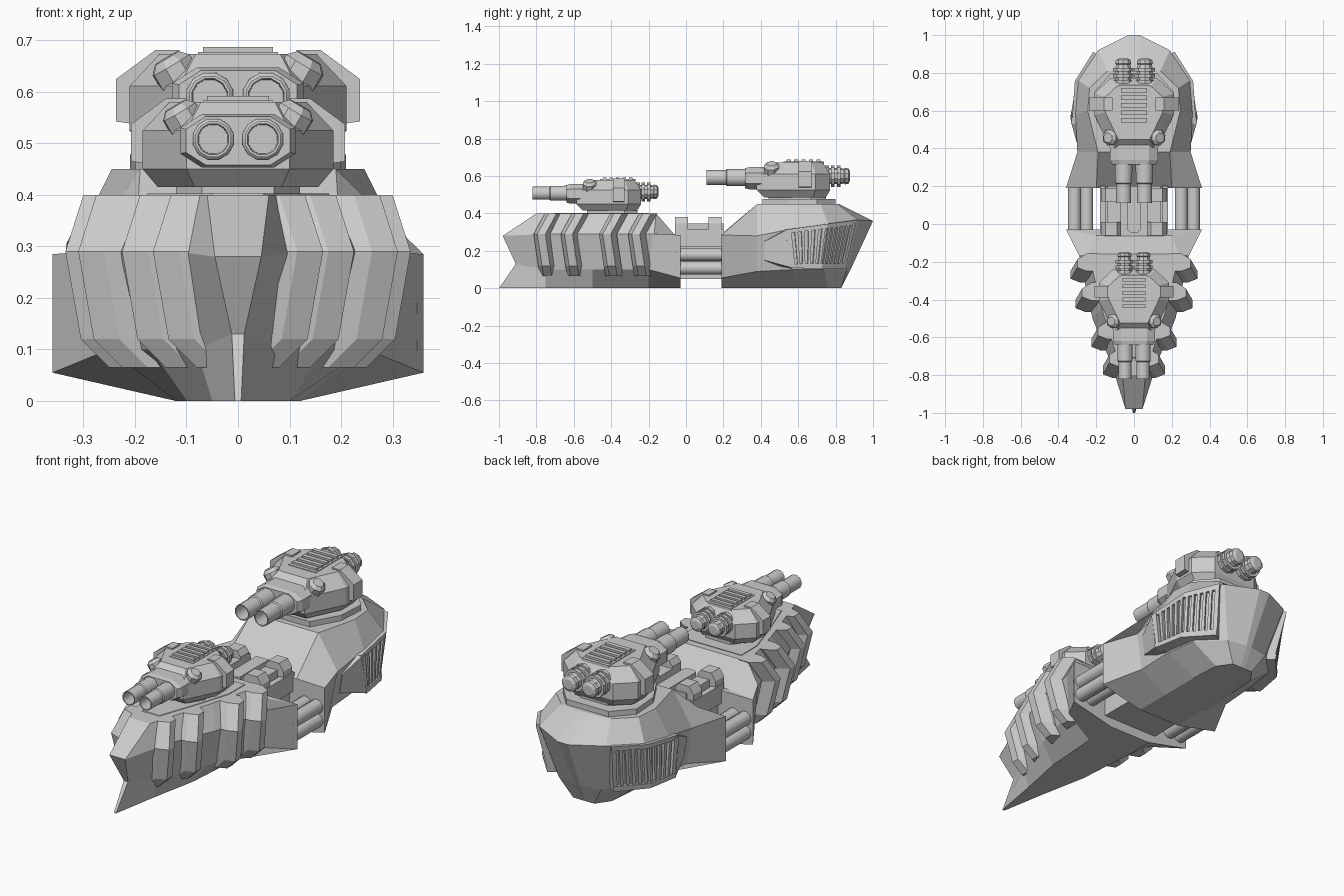
import bpy, bmesh, math
from mathutils import Vector, Matrix

if "Cube" in bpy.data.objects:
    bpy.data.objects.remove(bpy.data.objects["Cube"])


def make(name, bm, mirror=False, xf=None, smooth=False):
    if xf:
        bm.transform(xf)
    bmesh.ops.recalc_face_normals(bm, faces=bm.faces)
    me = bpy.data.meshes.new(name)
    bm.to_mesh(me)
    bm.free()
    ob = bpy.data.objects.new(name, me)
    bpy.context.collection.objects.link(ob)
    if smooth:
        me.polygons.foreach_set("use_smooth", [True] * len(me.polygons))
        me.set_sharp_from_angle(angle=math.radians(35))
    if mirror:
        ob.modifiers.new("Mirror", 'MIRROR')
    return ob


def loft(name, rings, mirror=False, xf=None, strip_caps=False, smooth=False):
    """Skin a list of closed rings and cap both ends."""
    bm = bmesh.new()
    vs = [[bm.verts.new(p) for p in r] for r in rings]
    n = len(vs[0])
    for a, b in zip(vs, vs[1:]):
        for i in range(n):
            j = (i + 1) % n
            bm.faces.new((a[i], a[j], b[j], b[i]))
    for r in (vs[0], vs[-1]):
        if strip_caps:
            for i in range(n // 2 - 1):
                bm.faces.new((r[i], r[i + 1], r[n - 2 - i], r[n - 1 - i]))
        else:
            bm.faces.new(r)
    return make(name, bm, mirror, xf, smooth)


def sym(half):
    return list(half) + [(-p[0],) + tuple(p[1:]) for p in reversed(half)]


def hull(name, sections):
    return loft(name, [sym(s) for s in sections], strip_caps=True)


def box(name, x, y, z, mirror=False, xf=None):
    ring = lambda h: [(x[0], y[0], h), (x[1], y[0], h), (x[1], y[1], h), (x[0], y[1], h)]
    return loft(name, [ring(z[0]), ring(z[1])], mirror, xf)


def plates(name, half, levels, xf=None):
    """Stack of scaled symmetric plan outlines: levels = (z, scale)."""
    return loft(name, [sym([(x * s, y * s, z) for x, y in half]) for z, s in levels], xf=xf)


def lathe(name, prof, c, axis=(0, 1, 0), sides=12, xf=None, smooth=False):
    """Mirrored rings of (distance along axis, radius) around a line from c."""
    q = Vector(axis).to_track_quat('Z', 'Y')
    rings = []
    for d, r in prof:
        rings.append([Vector(c) + q @ Vector((r * math.cos(2 * math.pi * (k + .5) / sides),
                                              r * math.sin(2 * math.pi * (k + .5) / sides), d))
                      for k in range(sides)])
    return loft(name, rings, True, xf, smooth=smooth)


# Bow hull: keel, lower chine, upper chine, deck edge per station
hull("bow_hull", [
    [(.006, -1, 0), (.012, -.91, .13), (.045, -.98, .28), (.06, -.8, .4)],
    [(.05, -.75, 0), (.08, -.75, .1), (.12, -.74, .29), (.09, -.7, .4)],
    [(.10, -.5, 0), (.17, -.5, .1), (.22, -.5, .29), (.17, -.45, .4)],
    [(.12, -.2, 0), (.25, -.2, .1), (.29, -.17, .29), (.24, -.16, .4)],
    [(.12, -.03, 0), (.36, -.03, .055), (.36, -.03, .285), (.2, -.06, .285)]])
plates("bow_deck_plate", [(.05, -.72), (.12, -.52), (.18, -.33), (.18, -.2)],
       [(.39, 1), (.403, .98)])

# Kinked armour ribs along the bow
for k, (y, x) in enumerate([(-.765, .165), (-.62, .225), (-.415, .31), (-.26, .335)]):
    rings = []
    for z, dx, dy in [(.065, -.085, .03), (.12, -.03, .02), (.29, 0, -.005), (.4, -.035, .055)]:
        xo, yc = x + dx, y + dy
        xi, xm = max(xo - .11, .005), max(xo - .05, .01)
        rings.append([(xi, yc - .045, z), (xm, yc - .045, z), (xo, yc - .025, z),
                      (xo, yc + .018, z), (xm, yc + .05, z), (xi, yc + .05, z)])
    loft(f"armour_rib_{k}", rings, True)

# Stern hull
hull("stern_hull", [
    [(.12, .19, 0), (.36, .19, .055), (.36, .19, .285), (.2, .19, .29)],
    [(.12, .38, 0), (.27, .38, .09), (.30, .38, .28), (.19, .38, .45)],
    [(.12, .6, 0), (.265, .58, .1), (.31, .58, .32), (.245, .6, .45)],
    [(.11, .76, 0), (.24, .74, .1), (.295, .76, .345), (.235, .72, .45)],
    [(.06, .83, 0), (.12, .86, .1), (.19, .92, .365), (.14, .81, .45)],
    [(.012, .83, 0), (.015, .88, .1), (.03, 1, .36), (.03, .82, .45)]])
plates("stern_turret_step", [(.12, .41), (.2, .55), (.21, .7), (.12, .8)],
       [(.44, 1), (.478, 1)])

# Side vents: panel bent around the stern, with frame bars and slats
TOP = [Vector(p) for p in [(.312, .53, .305), (.297, .75, .335), (.2, .9, .355)]]
BOT = [Vector(p) for p in [(.312, .56, .115), (.285, .72, .115), (.17, .845, .115)]]


def vent(t, v, out=0.0):
    i, f = (0, t * 2) if t < .5 else (1, t * 2 - 1)
    p = BOT[i].lerp(BOT[i + 1], f).lerp(TOP[i].lerp(TOP[i + 1], f), v)
    return p + Vector((.97 - .2 * t, .05 + .5 * t, 0)) * out


def vent_part(name, ts, v0, v1, out, deep=-.05):
    loft(name, [[vent(t, v0, deep), vent(t, v0, out), vent(t, v1, out), vent(t, v1, deep)]
                for t in ts], True)


vent_part("vent_backing", (0, .5, 1), 0, 1, .002)
vent_part("vent_frame_bottom", (0, .5, 1), -.04, .08, .026, -.1)
vent_part("vent_frame_top", (0, .5, 1), .93, 1.04, .018)
vent_part("vent_frame_front", (0, .07), 0, 1, .022)
vent_part("vent_frame_back", (.94, 1), 0, 1, .02)
for k in range(10):
    t = .11 + k * .083
    vent_part(f"vent_slat_{k}", (t, t + .04), .06, .94, .02)
# Sloped cheek leading into the vents
loft("vent_cheek", [[(.2, .42, .13), (.285, .42, .15), (.30, .42, .25), (.2, .42, .28)],
                    [(.2, .57, .1), (.337, .565, .11), (.332, .535, .31), (.2, .53, .34)]], True)

# Middle connector: spine, rails, end blocks and side pipes
box("connector_core", (-.16, .16), (-.08, .22), (.05, .29))
plates("connector_spine", [(.02, -.045), (.035, -.03), (.035, .2)], [(.28, 1), (.34, 1)])
box("connector_rail", (.07, .14), (-.04, .2), (.28, .345), True)
box("connector_side_rail", (.15, .18), (-.05, .2), (.22, .315), True)
for k, y in enumerate([-.06, .12]):
    loft(f"connector_clamp_{k}", [[(.07, yy, .28), (.175, yy, .28), (.175, yy, .345),
                                  (.15, yy, .382), (.09, yy, .382), (.07, yy, .355)]
                                 for yy in (y, y + .07)], True)
for x in (.25, .315):
    for z in (.108, .18):
        lathe("side_pipe", [(0, .035), (.26, .035)], (x, -.05, z), smooth=True)


# Twin-gun turret, built once in local space and placed twice
def turret(label, y0, z0, s):
    xf = Matrix.Translation((0, y0, z0)) @ Matrix.Scale(s, 4)
    n = label + "_turret_"
    plan = [(.1, -.215), (.185, -.04), (.185, .06), (.11, .13)]
    plates(n + "pedestal", [(.07, -.16), (.12, -.08), (.12, .04), (.07, .11)],
           [(-.02, 1), (.03, 1)], xf)
    plates(n + "body", plan, [(.025, .84), (.06, 1), (.135, 1), (.19, .72)], xf)
    # Gun mantlet and hollow barrels
    octa = lambda y, k: sym([(.07 * k, y, .115 - .052 * k), (.112 * k, y, .115 - .025 * k),
                             (.112 * k, y, .115 + .025 * k), (.07 * k, y, .115 + .052 * k)])
    loft(n + "mantlet", [octa(-.12, 1), octa(-.25, 1), octa(-.27, .9)], xf=xf)
    lathe(n + "barrel", [(0, .042), (.175, .041), (.18, .036), (.27, .036), (.27, .031),
                         (.15, .029)], (.048, -.18, .118), (0, -1, 0), xf=xf, smooth=True)
    # Sensor knobs on the shoulders
    lathe(n + "knob", [(-.04, .03), (-.025, .038), (.004, .038), (.018, .024)],
          (.112, -.145, .168), (.5, -.05, .85), 8, xf=xf)
    # Side brackets wrapping over the roof edge
    br = [(.1, .06), (.208, .075), (.208, .147), (.14, .197), (.1, .197)]
    loft(n + "bracket", [[(x, y, z) for x, z in br] for y in (-.02, .042)], True, xf)
    # Roof grille
    box(n + "roof_plate", (-.068, .068), (-.09, .1), (.18, .193), xf=xf)
    for k in range(5):
        y = -.075 + k * .035
        box(n + f"grille_{k}", (-.06, .06), (y, y + .02), (.19, .202), xf=xf)
    # Ribbed rear thrusters
    prof = [(0, .038)]
    for k in range(3):
        d = .055 + k * .028
        prof += [(d, .038), (d, .05), (d + .018, .05), (d + .018, .038)]
    prof += [(.145, .034), (.15, .039), (.165, .036), (.172, .022)]
    lathe(n + "thruster", prof, (.05, .05, .125), (0, 1, 0), 10, xf=xf)


turret("bow", -.37, .39, 1)
turret("stern", .623, .457, 1.14)
